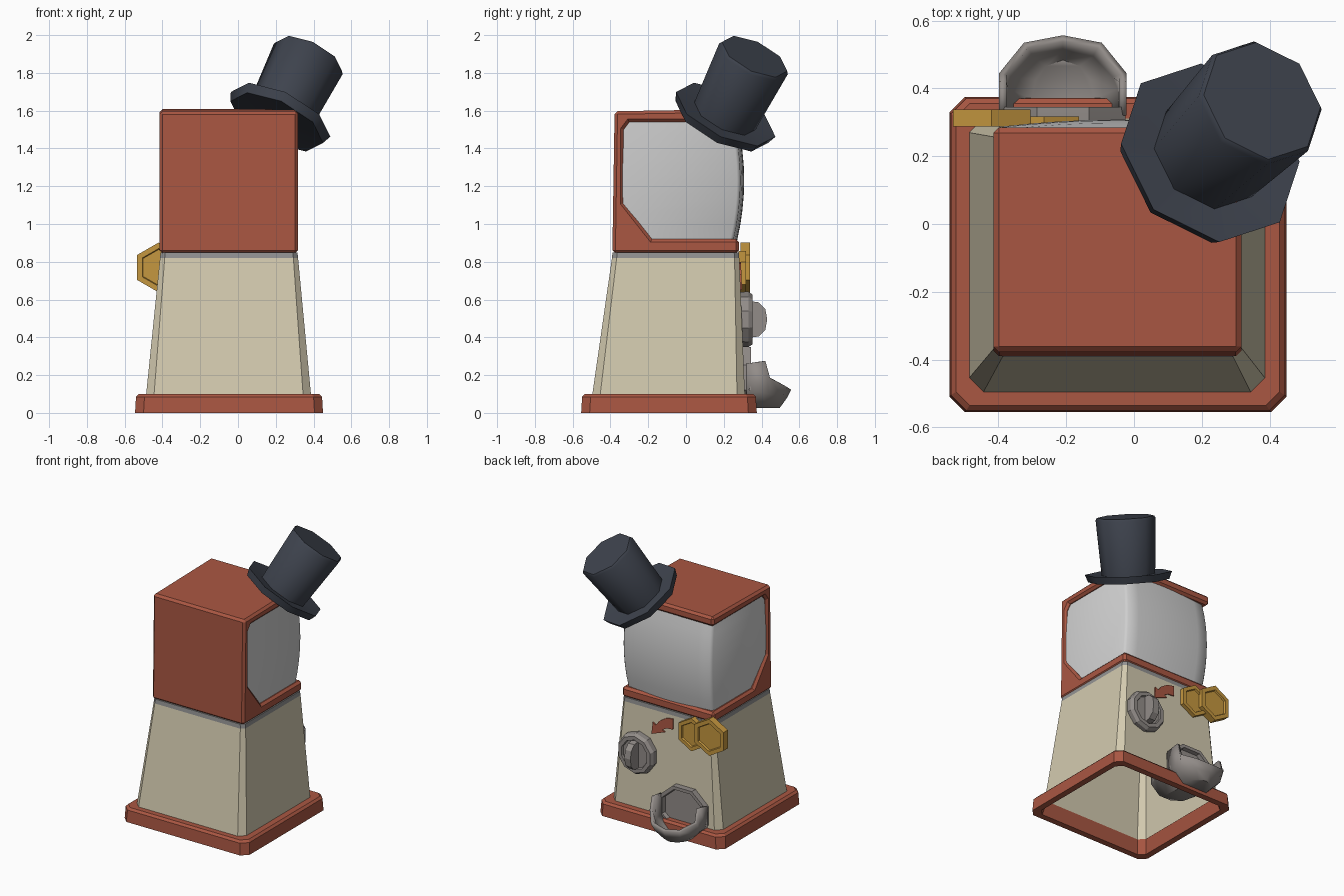
import bpy, bmesh, math
from mathutils import Vector

if "Cube" in bpy.data.objects:
    bpy.data.objects.remove(bpy.data.objects["Cube"])


def material(name, rgb):
    m = bpy.data.materials.new(name)
    m.diffuse_color = (*rgb, 1)
    m.use_nodes = True
    m.node_tree.nodes["Principled BSDF"].inputs["Base Color"].default_value = m.diffuse_color
    return m


RED = material("brick_red", (.40, .095, .055))
CREAM = material("cream", (.65, .59, .43))
GRAY = material("band_gray", (.29, .29, .29))
METAL = material("warm_metal", (.29, .265, .25))
GLASS = material("frosted_glass", (.62, .62, .62))
HAT = material("hat_slate", (.048, .056, .075))
GOLD = material("gold", (.56, .31, .05))


def loft(name, rings, mat, caps=(True, True), wrap=False, cyclic=True, smooth=None):
    """Skin a list of equally long point rings."""
    bm = bmesh.new()
    rows = [[bm.verts.new(p) for p in r] for r in rings]
    n = len(rows[0])
    pairs = list(zip(rows, rows[1:])) + ([(rows[-1], rows[0])] if wrap else [])
    for a, b in pairs:
        for i in range(n if cyclic else n - 1):
            j = (i + 1) % n
            bm.faces.new((a[i], a[j], b[j], b[i]))
    if not wrap:
        if caps[0]:
            bm.faces.new(rows[0])
        if caps[1]:
            bm.faces.new(rows[-1])
    bmesh.ops.recalc_face_normals(bm, faces=bm.faces)
    me = bpy.data.meshes.new(name)
    bm.to_mesh(me)
    bm.free()
    me.materials.append(mat)
    ob = bpy.data.objects.new(name, me)
    bpy.context.collection.objects.link(ob)
    if smooth:
        bpy.ops.object.select_all(action='DESELECT')
        bpy.context.view_layer.objects.active = ob
        ob.select_set(True)
        bpy.ops.object.shade_smooth_by_angle(angle=math.radians(smooth))
    return ob


def rect(x0, x1, y0, y1, c, z):
    """Rectangle with cut corners at height z."""
    return [(x0 + c, y0, z), (x1 - c, y0, z), (x1, y0 + c, z), (x1, y1 - c, z),
            (x1 - c, y1, z), (x0 + c, y1, z), (x0, y1 - c, z), (x0, y0 + c, z)]


def disc(cx, cz, r, y, n, phase=0.0, sz=1.0):
    """Regular polygon facing along y."""
    return [(cx + r * math.cos(phase + math.tau * i / n), y,
             cz + sz * r * math.sin(phase + math.tau * i / n)) for i in range(n)]


# Hollow foot and tapered hollow body
loft("base", [rect(-.545, .45, -.555, .375, .045, 0), rect(-.54, .445, -.55, .37, .045, .085),
              rect(-.525, .43, -.535, .355, .04, .1), rect(-.48, .38, -.49, .305, .04, .1),
              rect(-.50, .405, -.51, .33, .04, 0)], RED, wrap=True)
loft("body", [rect(-.487, .387, -.497, .312, .042, .09), rect(-.413, .318, -.392, .282, .025, .82)],
     CREAM, caps=(False, True))
loft("band", [rect(-.413, .318, -.392, .282, .025, .82), rect(-.41, .315, -.389, .28, .025, .85)], GRAY)

# Red housing: front wall, top slab, lower band and gussets in one side profile
prof = [(-.39, .845), (.28, .845), (.28, .92), (-.18, .92), (-.33, 1.11), (-.33, 1.5),
        (-.30, 1.54), (.285, 1.54), (.285, 1.608), (-.378, 1.597)]
housing = loft("housing", [[(x, y, z) for y, z in prof] for x in (-.415, .317)], RED)
bev = housing.modifiers.new("bevel", 'BEVEL')
bev.width = .016
bev.segments = 1
bev.limit_method = 'ANGLE'
bev.angle_limit = math.radians(55)

# Bulging glass tank
rings = []
for i in range(9):
    t = i / 8
    b = 1 - (2 * t - 1) ** 2
    x0, x1, y1 = -.39 - .013 * b, .294 + .013 * b, .262 + .038 * b
    ring = [(x0, -.345, .91 + .64 * t), (x1, -.345, .91 + .64 * t), (x1, y1 - .03, .91 + .64 * t)]
    for k in range(9):
        s = k / 8
        ring.append((x1 - .015 + (x0 - x1 + .03) * s, y1 - .012 + .02 * (1 - (2 * s - 1) ** 2),
                     .91 + .64 * t))
    ring.append((x0, y1 - .03, .91 + .64 * t))
    rings.append(ring)
loft("glass_tank", rings, GLASS, smooth=50)

# Turning knob with grip
K = (.166, .495)
loft("knob", [disc(*K, r, y, 10, .314) for r, y in
              ((.145, .27), (.147, .33), (.132, .352), (.105, .352), (.1, .34))], METAL)
grip = [(y, K[1] + z) for y, z in ((.32, -.1), (.385, -.09), (.42, -.055), (.43, 0),
                                   (.42, .055), (.385, .09), (.32, .1))]
loft("knob_grip", [[(K[0] + dx, y, z) for y, z in grip] for dx in (-.024, .024)], METAL)

# Red turn arrow
arrow = [(-.1, .80), (-.045, .79), (.01, .755), (.035, .72), (.06, .735), (.068, .65),
         (-.04, .69), (-.015, .70), (-.05, .72), (-.1, .725)]
loft("turn_arrow", [[(x, y - .04 * (z - .72), z) for x, z in arrow] for y in (.275, .294)], RED)


# Hexagonal coins with recessed faces
def coin(name, cx, cz, r, y0, y1):
    p = math.pi / 6
    loft(name, [disc(cx, cz, r * f, y, 6, p) for f, y in
                ((.72, y0 + .012), (.76, y0), (1, y0), (1, y1), (.76, y1), (.72, y1 - .012))], GOLD)


coin("coin_front", -.42, .77, .132, .288, .338)
coin("coin_rear", -.265, .74, .118, .278, .318)

# Dispenser: arched mouth with a rounded chute behind it
C, e = (-.21, .187), math.pi / 8
loft("chute_mouth", [disc(*C, r, y, 8, e, .87) for r, y in
                     ((.06, .02), (.13, .07), (.18, .17), (.2, .28), (.2, .345),
                      (.172, .345), (.165, .318))], METAL, smooth=40)


# Catch bowl, mirrored from half rows
def row(half):
    pts = half + [(-x, y, z) for x, y, z in reversed(half[:-1])]
    return [(C[0] + x, y, z) for x, y, z in pts]


bowl = loft("catch_bowl", [
    row([(.188, .32, .26), (.188, .42, .275), (.188, .445, .185), (.115, .535, .137), (0, .557, .122)]),
    row([(.185, .32, .11), (.182, .40, .11), (.165, .44, .1), (.1, .51, .082), (0, .532, .075)]),
    row([(.1, .32, .025), (.1, .37, .025), (.09, .43, .025), (.055, .475, .025), (0, .495, .025)])],
    METAL, caps=(False, True), cyclic=False, smooth=50)
# Keep the shell facing outward before thickening inward
bm = bmesh.new()
bm.from_mesh(bowl.data)
bm.faces.ensure_lookup_table()
low = min(bm.faces, key=lambda f: f.calc_center_median().z)
if low.normal.z > 0:
    bmesh.ops.reverse_faces(bm, faces=bm.faces)
bm.to_mesh(bowl.data)
bm.free()
sol = bowl.modifiers.new("thickness", 'SOLIDIFY')
sol.thickness = .022
sol.offset = -1

# Tilted top hat
n = Vector((.5, .5, 1)).normalized()
v = Vector((-1, 1, 0)).normalized()
u = v.cross(n)
o = Vector((.215, .2, 1.56))


def hat_ring(r, h):
    return [o + n * h + r * (u * math.cos(math.tau * i / 8) + v * math.sin(math.tau * i / 8))
            for i in range(8)]


loft("hat", [hat_ring(r, h) for r, h in ((.17, -.02), (.27, -.025), (.29, .025), (.178, .015),
                                         (.2, .385), (.19, .4))], HAT, smooth=50)
